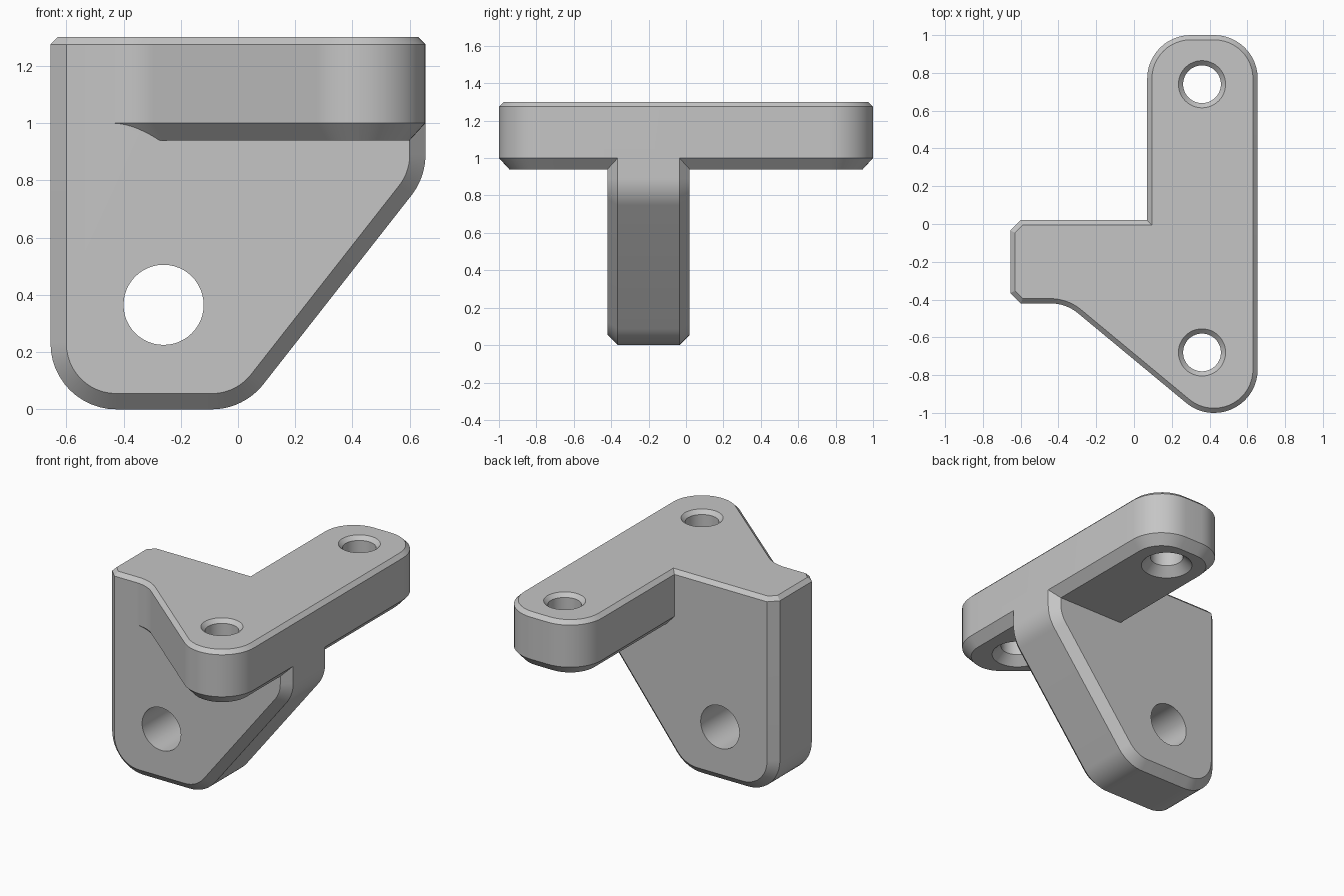
import bpy, bmesh, math
from mathutils import Vector

cube = bpy.data.objects.get("Cube")
if cube:
    bpy.data.objects.remove(cube)

R = 0.23          # corner radius
WIDE = 0.055      # large chamfer
FINE = 0.025      # small top chamfer
SEAM = 1.0        # height where rib meets flange

grey = bpy.data.materials.new("plain grey")
grey.use_nodes = True
grey.diffuse_color = (0.56, 0.56, 0.56, 1)
grey.node_tree.nodes["Principled BSDF"].inputs["Base Color"].default_value = grey.diffuse_color


def rounded(corners, steps=12):
    """Counter-clockwise outline from (x, y, radius) corners."""
    out = []
    for i, (x, y, r) in enumerate(corners):
        p = Vector((x, y))
        if r == 0:
            out.append(p)
            continue
        a = (Vector(corners[i - 1][:2]) - p).normalized()
        b = (Vector(corners[(i + 1) % len(corners)][:2]) - p).normalized()
        half = a.angle(b) / 2
        centre = p + (a + b).normalized() * r / math.sin(half)
        start = p + a * r / math.tan(half) - centre
        end = p + b * r / math.tan(half) - centre
        out += [centre + start.slerp(end, k / steps).normalized() * r for k in range(steps + 1)]
    return out


def inset(pts, d):
    """Mitred inward offset of a counter-clockwise outline."""
    out = []
    for i, p in enumerate(pts):
        e1 = (p - pts[i - 1]).normalized()
        e2 = (pts[(i + 1) % len(pts)] - p).normalized()
        n1, n2 = Vector((-e1.y, e1.x)), Vector((-e2.y, e2.x))
        out.append(p + (n1 + n2) * d / (1 + n1.dot(n2)))
    return out


def circle(x, y, r, n=48):
    return [Vector((x + r * math.cos(math.tau * k / n), y + r * math.sin(math.tau * k / n)))
            for k in range(n)]


def loft(name, layers, place):
    """Skin a stack of (outline, level) rings; place maps u, v, level to 3D."""
    bm = bmesh.new()
    rings = [[bm.verts.new(place(p.x, p.y, lv)) for p in pts] for pts, lv in layers]
    for a, b in zip(rings, rings[1:]):
        for i in range(len(a)):
            bm.faces.new((a[i - 1], a[i], b[i], b[i - 1]))
    bm.faces.new(rings[0])
    bm.faces.new(rings[-1])
    bmesh.ops.recalc_face_normals(bm, faces=bm.faces)
    me = bpy.data.meshes.new(name)
    bm.to_mesh(me)
    bm.free()
    me.materials.append(grey)
    ob = bpy.data.objects.new(name, me)
    bpy.context.collection.objects.link(ob)
    return ob


def combine(target, other, operation):
    other.hide_render = True
    mod = target.modifiers.new("combine", 'BOOLEAN')
    mod.operation, mod.solver, mod.object = operation, 'EXACT', other
    bpy.context.view_layer.objects.active = target
    bpy.ops.object.modifier_apply(modifier=mod.name)
    bpy.data.objects.remove(other)


def upright(u, v, level):
    return (u, v, level)


def sideways(u, v, level):
    return (u, level, min(v, SEAM))


# Horizontal mounting flange, chamfered above and below
plan = rounded([(-0.655, -0.365, 0), (-0.6, -0.42, 0), (-0.36, -0.42, R), (0.34, -1, R),
                (0.655, -1, R), (0.655, 1, R), (0.07, 1, R), (0.07, 0.02, 0),
                (-0.6, 0.02, 0), (-0.655, -0.035, 0)])
bracket = loft("mounting_bracket", [(inset(plan, WIDE), SEAM - 0.06), (plan, SEAM),
                                    (plan, 1.3 - FINE), (inset(plan, FINE), 1.3)], upright)

# Upright rib, chamfered on both broad sides
side = rounded([(-0.655, 0, R), (0.02, 0, R), (0.655, 0.81, R),
                (0.655, SEAM + WIDE, 0), (-0.655, SEAM + WIDE, 0)])
slim = inset(side, WIDE)
rib = loft("rib", [(slim, -0.42), (side, -0.42 + WIDE), (side, 0.02 - WIDE), (slim, 0.02)], sideways)
combine(bracket, rib, 'UNION')

# Pivot hole through the rib
combine(bracket, loft("pivot_cutter", [(circle(-0.26, 0.365, 0.14), y) for y in (-0.6, 0.2)],
                      sideways), 'DIFFERENCE')

# Bolt holes through the flange, countersunk at both ends
for y in (0.74, -0.68):
    profile = [(0.175, 0.92), (0.1, 0.995), (0.1, 1.275), (0.145, 1.32)]
    combine(bracket, loft("bolt_cutter", [(circle(0.36, y, r), z) for r, z in profile],
                          upright), 'DIFFERENCE')

# Merge coplanar faces across the seam, then shade
bm = bmesh.new()
bm.from_mesh(bracket.data)
bmesh.ops.remove_doubles(bm, verts=bm.verts, dist=0.0002)
bmesh.ops.dissolve_limit(bm, angle_limit=math.radians(0.5), verts=bm.verts, edges=bm.edges)
bm.to_mesh(bracket.data)
bm.free()
bpy.ops.object.select_all(action='DESELECT')
bracket.select_set(True)
bpy.context.view_layer.objects.active = bracket
bpy.ops.object.shade_smooth_by_angle(angle=math.radians(30))
